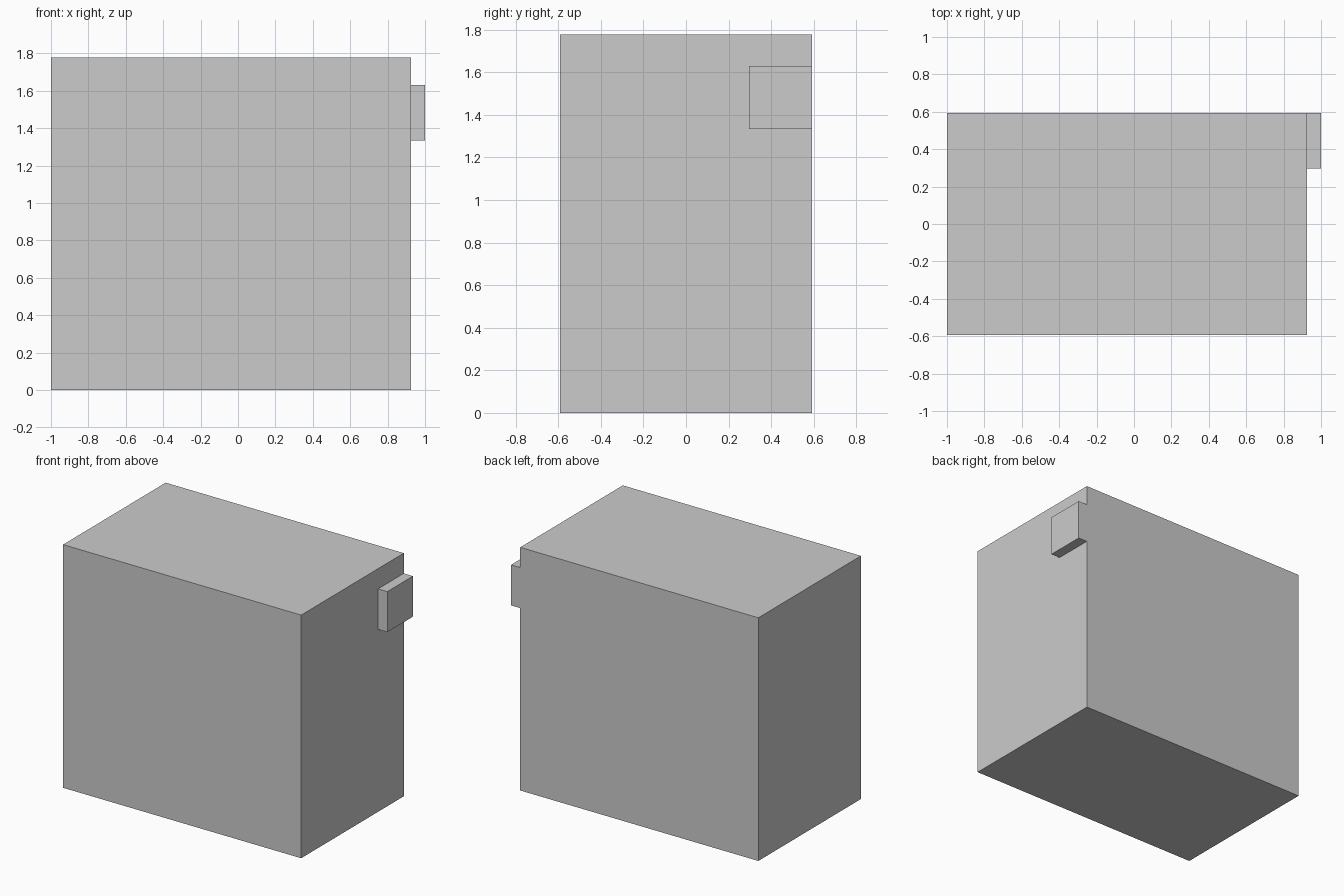
import bpy

if "Cube" in bpy.data.objects:
    bpy.data.objects.remove(bpy.data.objects["Cube"])

U = 2 / 27  # design grid unit: overall width is 27 units


def box(name, lo, hi):
    """Axis-aligned box between two corners given in grid units."""
    bpy.ops.mesh.primitive_cube_add(
        size=1, location=[(a + b) / 2 * U for a, b in zip(lo, hi)])
    obj = bpy.context.object
    obj.name = name
    obj.scale = [(b - a) * U for a, b in zip(lo, hi)]
    bpy.ops.object.transform_apply(location=False, rotation=False, scale=True)
    return obj


# Main block
box("body", (-13.5, -8, 0), (12.5, 8, 24))

# Small square tab on the right side, flush with the back
box("side_tab", (12.5, 4, 18), (13.5, 8, 22))
